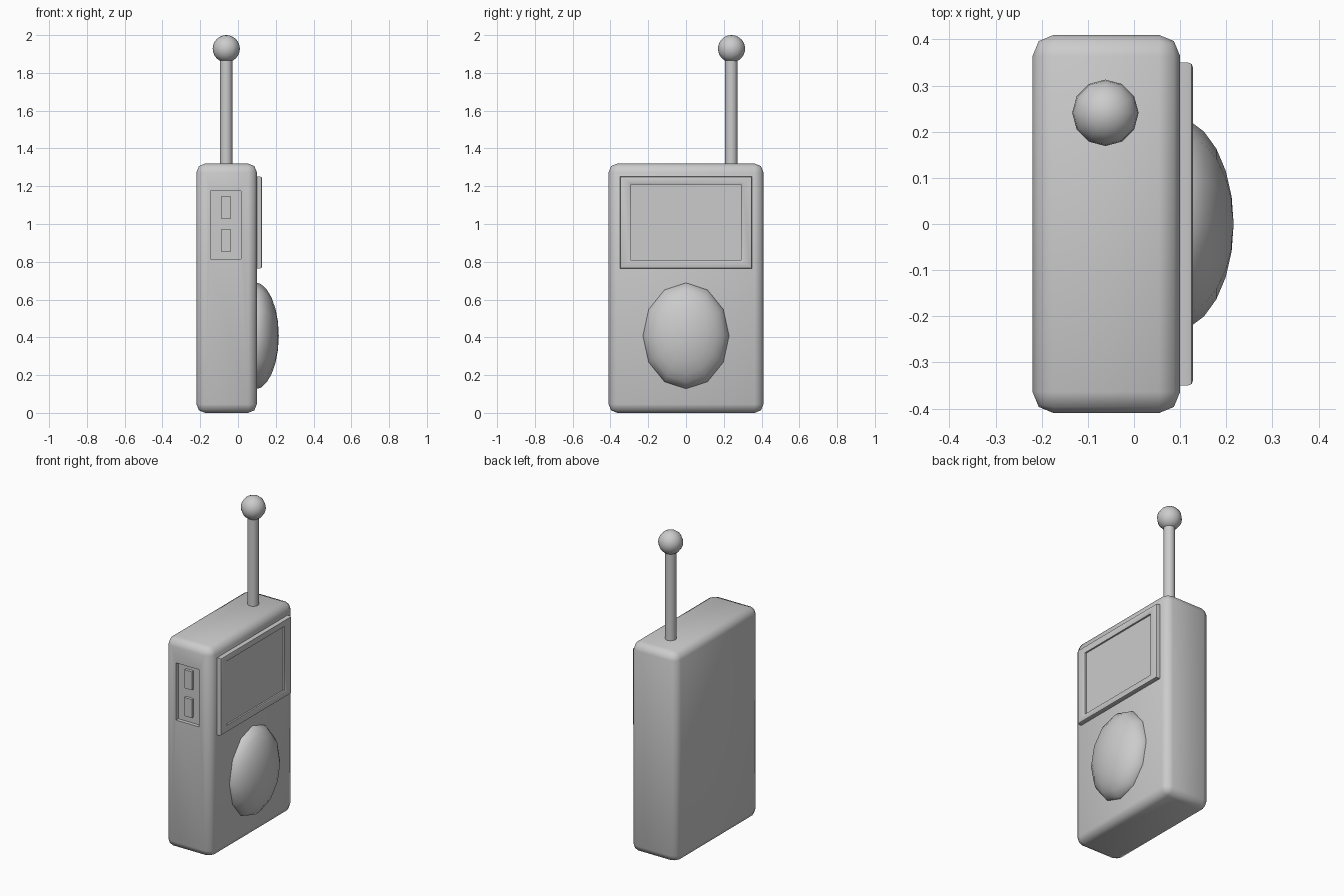
import bpy, bmesh, math
from mathutils import Matrix

if "Cube" in bpy.data.objects:
    bpy.data.objects.remove(bpy.data.objects["Cube"])


def smooth(o, angle=40):
    bpy.ops.object.select_all(action='DESELECT')
    o.select_set(True)
    bpy.context.view_layer.objects.active = o
    bpy.ops.object.shade_smooth_by_angle(angle=math.radians(angle))
    return o


def from_bmesh(name, bm):
    bmesh.ops.recalc_face_normals(bm, faces=bm.faces)
    me = bpy.data.meshes.new(name)
    bm.to_mesh(me)
    bm.free()
    o = bpy.data.objects.new(name, me)
    bpy.context.collection.objects.link(o)
    return o


def box(name, lo, hi, bevel=0, segments=2):
    bm = bmesh.new()
    size = [h - l for l, h in zip(lo, hi)]
    mid = [(h + l) / 2 for l, h in zip(lo, hi)]
    bmesh.ops.create_cube(bm, size=1, matrix=Matrix.Translation(mid) @ Matrix.Diagonal((*size, 1)))
    if bevel:
        bmesh.ops.bevel(bm, geom=bm.edges[:], offset=bevel, segments=segments,
                        profile=0.5, affect='EDGES')
    return from_bmesh(name, bm)


# Case with a shallow recess in the side for the buttons
case = box("case", (-0.22, -0.41, 0), (0.10, 0.41, 1.32), 0.046)
cutter = box("recess_cutter", (-0.145, -0.5, 0.815), (0.015, -0.387, 1.175))
cutter.hide_render = True
cutter.hide_viewport = True
cut = case.modifiers.new("recess", 'BOOLEAN')
cut.operation = 'DIFFERENCE'
cut.object = cutter
cut.solver = 'EXACT'
bpy.context.view_layer.objects.active = case
bpy.ops.object.modifier_apply(modifier=cut.name)
bpy.data.objects.remove(cutter)
smooth(case, 50)

# Two side buttons
for name, z in (("lower_button", 0.9125), ("upper_button", 1.0875)):
    box(name, (-0.09, -0.405, z - 0.058), (-0.038, -0.38, z + 0.058))

# Screen frame and sunken screen: stacked rectangles (half y, half z, x)
bm = bmesh.new()
rings = []
for hy, hz, x in ((0.35, 0.243, 0.09), (0.35, 0.243, 0.117), (0.347, 0.24, 0.125),
                  (0.338, 0.231, 0.128), (0.302, 0.212, 0.128),
                  (0.29, 0.202, 0.122), (0.29, 0.202, 0.112)):
    rings.append([bm.verts.new((x, sy * hy, 1.008 + sz * hz))
                  for sy, sz in ((-1, -1), (1, -1), (1, 1), (-1, 1))])
for a, b in zip(rings, rings[1:]):
    for i in range(4):
        j = (i + 1) % 4
        bm.faces.new((a[i], a[j], b[j], b[i]))
bm.faces.new(rings[0])
bm.faces.new(rings[-1])
smooth(from_bmesh("screen", bm))

# Domed oval speaker, its pole facing +x
bm = bmesh.new()
bmesh.ops.create_uvsphere(bm, u_segments=12, v_segments=12, radius=1)
bm.transform(Matrix.Translation((0.088, 0, 0.408)) @ Matrix.Diagonal((0.128, 0.231, 0.284, 1))
             @ Matrix.Rotation(math.pi / 2, 4, 'Y'))
bmesh.ops.bisect_plane(bm, geom=bm.verts[:] + bm.edges[:] + bm.faces[:],
                       plane_co=(0.087, 0, 0), plane_no=(1, 0, 0), clear_inner=True)
smooth(from_bmesh("speaker", bm))

# Antenna rod and ball tip
bm = bmesh.new()
bmesh.ops.create_cone(bm, cap_ends=True, segments=12, radius1=0.033, radius2=0.033, depth=0.59,
                      matrix=Matrix.Translation((-0.062, 0.24, 1.6)))
smooth(from_bmesh("antenna_rod", bm))
bm = bmesh.new()
bmesh.ops.create_uvsphere(bm, u_segments=12, v_segments=12, radius=0.072,
                          matrix=Matrix.Translation((-0.062, 0.241, 1.928)))
smooth(from_bmesh("antenna_tip", bm))
